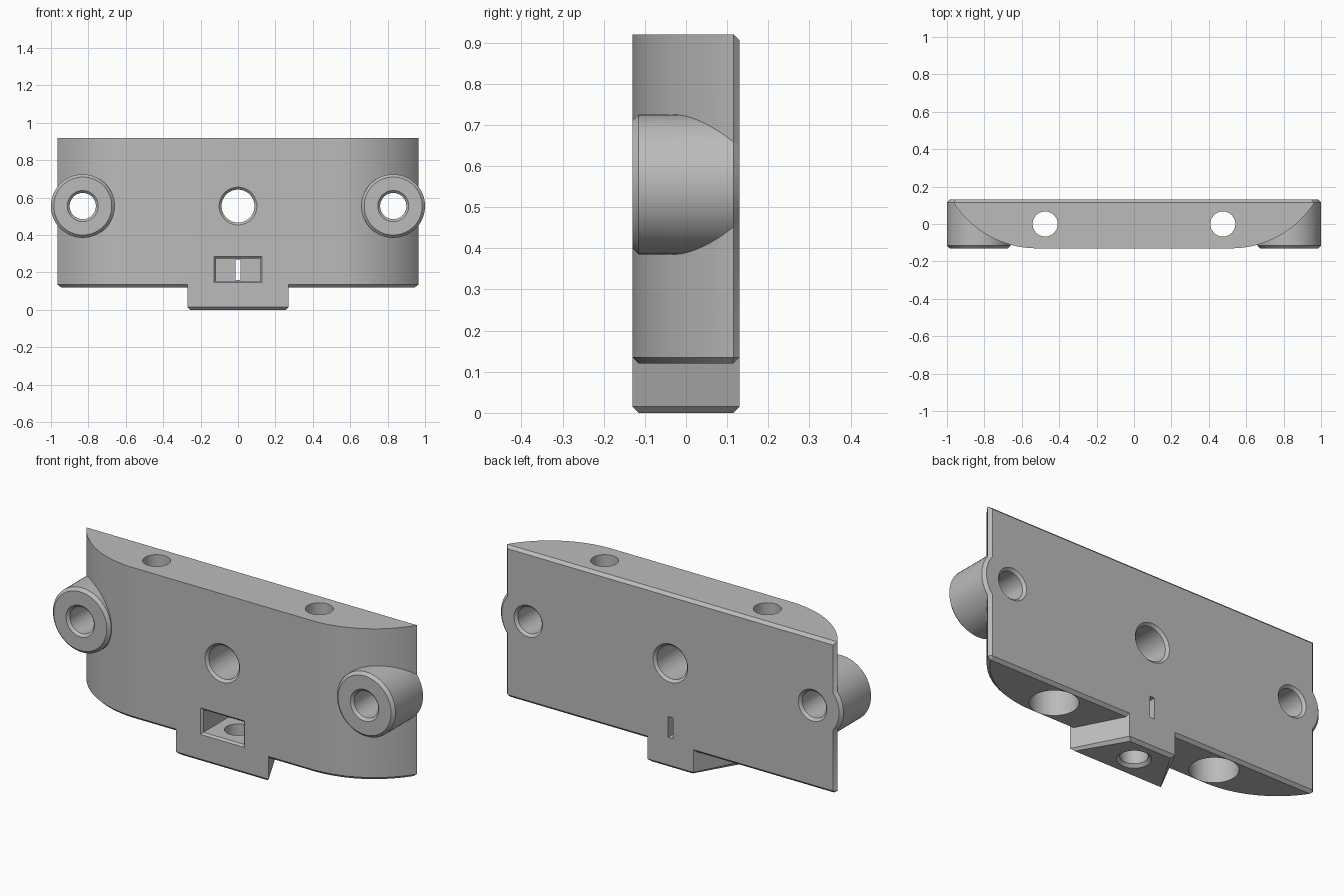
import bpy, bmesh
from math import cos, sin, pi, asin
from mathutils import Matrix, Vector

if "Cube" in bpy.data.objects:
    bpy.data.objects.remove(bpy.data.objects["Cube"], do_unlink=True)

grey = bpy.data.materials.new("plain grey")
grey.use_nodes = True
grey.diffuse_color = (0.5, 0.5, 0.5, 1)
grey.node_tree.nodes["Principled BSDF"].inputs["Base Color"].default_value = (0.5, 0.5, 0.5, 1)

H = 0.13    # half thickness
C = 0.015   # chamfer size
SEG = 64
TO_Y = Matrix.Rotation(pi / 2, 4, "X")   # local z becomes -y


def finish(name, bm):
    bmesh.ops.recalc_face_normals(bm, faces=bm.faces)
    mesh = bpy.data.meshes.new(name)
    bm.to_mesh(mesh)
    bm.free()
    mesh.materials.append(grey)
    ob = bpy.data.objects.new(name, mesh)
    bpy.context.scene.collection.objects.link(ob)
    return ob


def loft_mesh(rings):
    """Closed solid through rings of equal point count."""
    bm = bmesh.new()
    loops = [[bm.verts.new(p) for p in ring] for ring in rings]
    n = len(loops[0])
    for a, b in zip(loops, loops[1:]):
        for i in range(n):
            j = (i + 1) % n
            bm.faces.new((a[i], a[j], b[j], b[i]))
    bm.faces.new(loops[0])
    bm.faces.new(loops[-1])
    return bm


def lathe(name, profile, centre, turn=Matrix()):
    rings = [[turn @ Vector((r * cos(2 * pi * i / SEG), r * sin(2 * pi * i / SEG), h)) + Vector(centre)
              for i in range(SEG)] for r, h in profile]
    return finish(name, loft_mesh(rings))


def countersunk(name, r, c, x, z):
    """Through-hole cutter along y, flared at both ends."""
    e = 0.01
    return lathe(name, [(r + c + e, -H - e), (r, c - H), (r, H - c), (r + c + e, H + e)], (x, 0, z), TO_Y)


def rect(hx, z0, z1, y):
    return [(-hx, y, z0), (hx, y, z0), (hx, y, z1), (-hx, y, z1)]


# Body: flat back, front rounding off to the sides
X0, XE, ZB, ZT = 0.52, 0.965, 0.12, 0.92
dx, dy = XE - X0, 2 * H - C
R = (dx * dx + dy * dy) / (2 * dy)
sweep = asin(dx / R)
half = [(X0 + R * sin(sweep * i / 24), R - H - R * cos(sweep * i / 24)) for i in range(25)]
half.append((XE - C, H))
outline = half + [(-x, y) for x, y in reversed(half)]
bm = loft_mesh([[(x, y, z) for x, y in outline] for z in (ZB, ZT)])
edges = []
for e in bm.edges:
    a, b = e.verts
    low = max(a.co.z, b.co.z) < ZB + 0.001
    top_back = min(a.co.z, b.co.z) > ZT - 0.001 and min(a.co.y, b.co.y) > H - 0.001
    if low or top_back:
        edges.append(e)
bmesh.ops.recalc_face_normals(bm, faces=bm.faces)
bmesh.ops.bevel(bm, geom=edges, offset=C, segments=1, affect="EDGES", clamp_overlap=True)
body = finish("mount_body", bm)

# Wedge-shaped tab under the body
def wedge(z, c):
    f, b = 0.27 - c, 0.135 - c
    return [(-f, c - H, z), (f, c - H, z), (b, H - c, z), (-b, H - c, z)]

adds = [finish("tab", loft_mesh([wedge(0, C), wedge(C, 0), wedge(0.16, 0)]))]
cuts = []

# Side bosses, their holes and the vertical screw holes
for s, side in ((1, "left"), (-1, "right")):
    adds.append(lathe(side + "_boss", [(0.17 - C, -H), (0.17, C - H), (0.17, H - C), (0.17 - C, H)],
                      (s * 0.83, 0, 0.555), TO_Y))
    cuts.append(countersunk(side + "_boss_hole", 0.07, 0.013, s * 0.83, 0.555))
    cuts.append(lathe(side + "_screw_hole", [(0.114, 0), (0.114, 0.5), (0.067, 0.5), (0.067, 1)],
                      (s * 0.475, 0, 0)))

# Centre hole, tab hole, front pocket and rear slit
cuts.append(countersunk("centre_hole", 0.088, 0.013, 0, 0.555))
cuts.append(lathe("tab_hole", [(0.09, -0.01), (0.065, C), (0.065, 0.2)], (0, 0, 0)))
e = 0.01
cuts.append(finish("pocket", loft_mesh([
    rect(0.118 + 2 * e, 0.155 - 2 * e, 0.275 + 2 * e, -H - e),
    rect(0.118, 0.155, 0.275, e - H),
    rect(0.118, 0.155, 0.275, 0.09)])))
cuts.append(finish("slit", loft_mesh([rect(0.014, 0.16, 0.27, y) for y in (0, 0.2)])))

# Join the solids, then cut the openings
for parts, op in ((adds, "UNION"), (cuts, "DIFFERENCE")):
    for part in parts:
        mod = body.modifiers.new(part.name, "BOOLEAN")
        mod.operation = op
        mod.solver = "EXACT"
        mod.object = part
        part.hide_render = True
bpy.context.view_layer.update()
result = bpy.data.meshes.new_from_object(body.evaluated_get(bpy.context.evaluated_depsgraph_get()))
body.modifiers.clear()
body.data = result
for part in adds + cuts:
    bpy.data.objects.remove(part, do_unlink=True)
result.materials.clear()
result.materials.append(grey)
for poly in result.polygons:
    poly.material_index = 0

for ob in bpy.context.selected_objects:
    ob.select_set(False)
body.select_set(True)
bpy.context.view_layer.objects.active = body
bpy.ops.object.shade_smooth_by_angle(angle=pi / 7)
